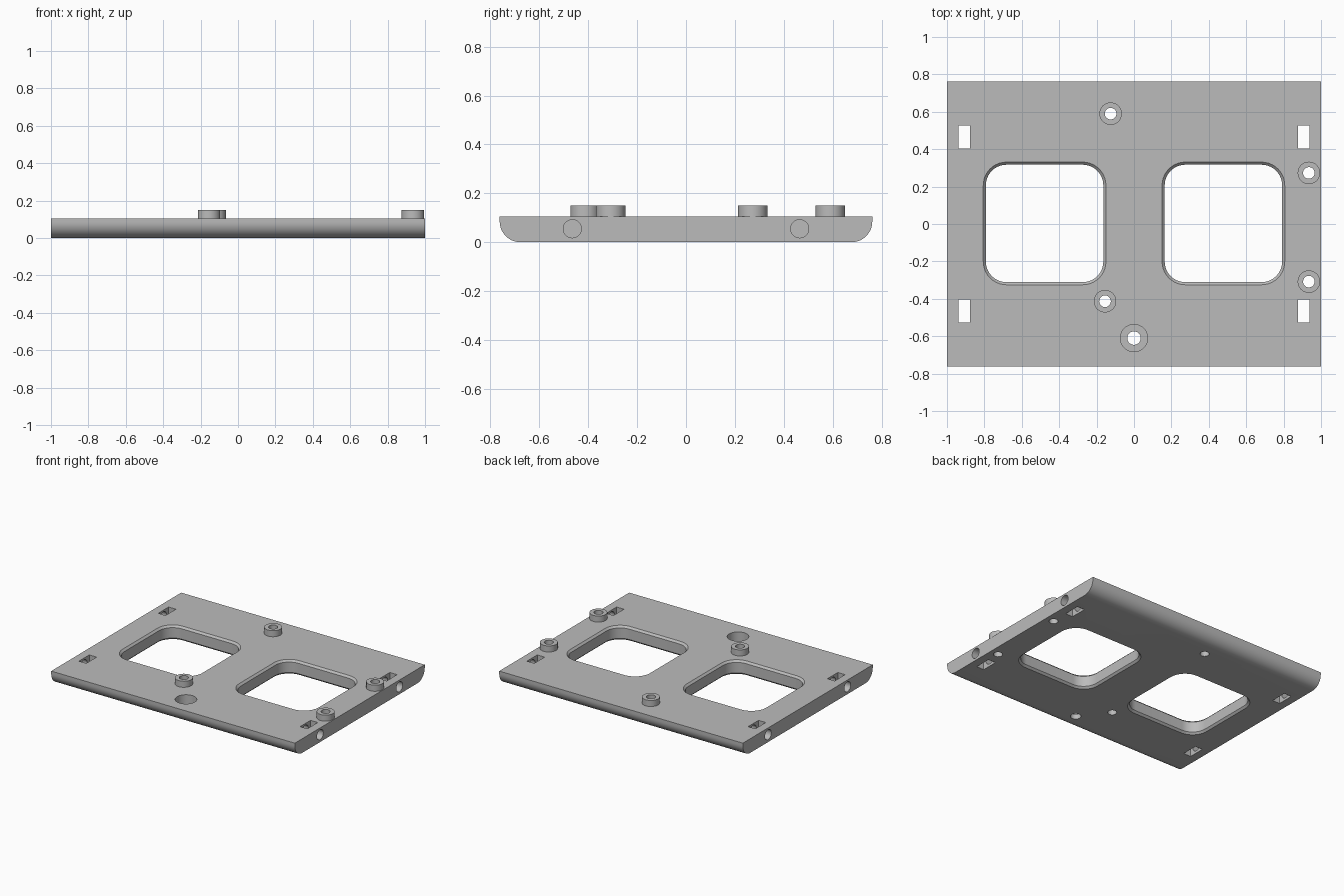
import bpy, bmesh, math
from mathutils import Matrix

if "Cube" in bpy.data.objects:
    bpy.data.objects.remove(bpy.data.objects["Cube"])

grey = bpy.data.materials.new("plain grey")
grey.use_nodes = True
colour = (0.5, 0.5, 0.5, 1)
grey.diffuse_color = colour
grey.node_tree.nodes["Principled BSDF"].inputs["Base Color"].default_value = colour

TOP, HALF_Y, EDGE_R = 0.105, 0.762, 0.085


def make(name, bm):
    bmesh.ops.recalc_face_normals(bm, faces=bm.faces)
    mesh = bpy.data.meshes.new(name)
    bm.to_mesh(mesh)
    bm.free()
    mesh.materials.append(grey)
    ob = bpy.data.objects.new(name, mesh)
    bpy.context.collection.objects.link(ob)
    return ob


def loft(name, loops, closed=False):
    """Skin a list of equal point loops, capped or joined end to start."""
    bm = bmesh.new()
    rings = [[bm.verts.new(p) for p in loop] for loop in loops]
    pairs = list(zip(rings, rings[1:]))
    if closed:
        pairs.append((rings[-1], rings[0]))
    else:
        bm.faces.new(rings[0])
        bm.faces.new(rings[-1])
    for a, b in pairs:
        for i in range(len(a)):
            j = (i + 1) % len(a)
            bm.faces.new((a[i], a[j], b[j], b[i]))
    return make(name, bm)


def circle(x, y, z, r, n=40):
    return [(x + r * math.cos(math.tau * i / n), y + r * math.sin(math.tau * i / n), z)
            for i in range(n)]


def rounded_square(x, y, z, half, r, n=10):
    pts = []
    for k, (sx, sy) in enumerate(((1, 1), (-1, 1), (-1, -1), (1, -1))):
        for i in range(n + 1):
            a = math.pi / 2 * (k + i / n)
            pts.append((x + sx * (half - r) + r * math.cos(a),
                        y + sy * (half - r) + r * math.sin(a), z))
    return pts


def cut(target, cutter):
    mod = target.modifiers.new("cut", "BOOLEAN")
    mod.object, mod.operation, mod.solver = cutter, "DIFFERENCE", "EXACT"
    deps = bpy.context.evaluated_depsgraph_get()
    mesh = bpy.data.meshes.new_from_object(target.evaluated_get(deps))
    target.modifiers.clear()
    target.data = mesh
    bpy.data.objects.remove(cutter)


def drill(x, y, r, z0=-0.1, z1=0.3):
    return loft("drill", [circle(x, y, z0, r), circle(x, y, z1, r)])


# Plate with rounded lower front and back edges
arc = [math.pi / 2 * i / 12 for i in range(13)]
half = [(HALF_Y - EDGE_R + EDGE_R * math.sin(a), EDGE_R - EDGE_R * math.cos(a)) for a in arc]
half.append((HALF_Y, TOP))
profile = half + [(-y, z) for y, z in reversed(half)]
plate = loft("base_plate", [[(x, y, z) for y, z in profile] for x in (-1, 1)])

# Two large windows with bevelled rims
C = 0.014
for x in (-0.478, 0.478):
    levels = [(-C, 2 * C), (C, 0), (TOP - C, 0), (TOP + C, 2 * C)]
    cut(plate, loft("window", [rounded_square(x, 0.003, z, 0.314 + d, 0.11 + d)
                               for z, d in levels]))

# Nut slots and the side screw holes that cross them
for sx in (-1, 1):
    for sy in (-1, 1):
        bm = bmesh.new()
        bmesh.ops.create_cube(bm, size=1, matrix=Matrix.Translation((sx * 0.908, sy * 0.465, 0))
                              @ Matrix.Diagonal((0.06, 0.122, 1, 1)))
        cut(plate, make("slot", bm))
        rings = [[(x, sy * 0.465 + p[0], 0.055 + p[1]) for p in circle(0, 0, 0, 0.037)]
                 for x in (sx * 0.8, sx * 1.1)]
        cut(plate, loft("side_hole", rings))

# Counterbored mounting hole
cut(plate, drill(0, -0.61, 0.073, 0.035))
cut(plate, drill(0, -0.61, 0.036))

# Hollow standoffs drilled through the plate
parts = [plate]
for x, y in ((-0.125, 0.59), (0.935, 0.273), (0.935, -0.308), (-0.155, -0.413)):
    cut(plate, drill(x, y, 0.031))
    parts.append(loft("standoff", [circle(x, y, z, r) for r, z in
                                   ((0.06, TOP - 0.002), (0.06, 0.15),
                                    (0.031, 0.15), (0.031, TOP - 0.002))], closed=True))

# Smooth curves, sharp edges
bpy.ops.object.select_all(action="DESELECT")
for ob in parts:
    ob.select_set(True)
bpy.context.view_layer.objects.active = plate
bpy.ops.object.shade_smooth_by_angle(angle=math.radians(30))
